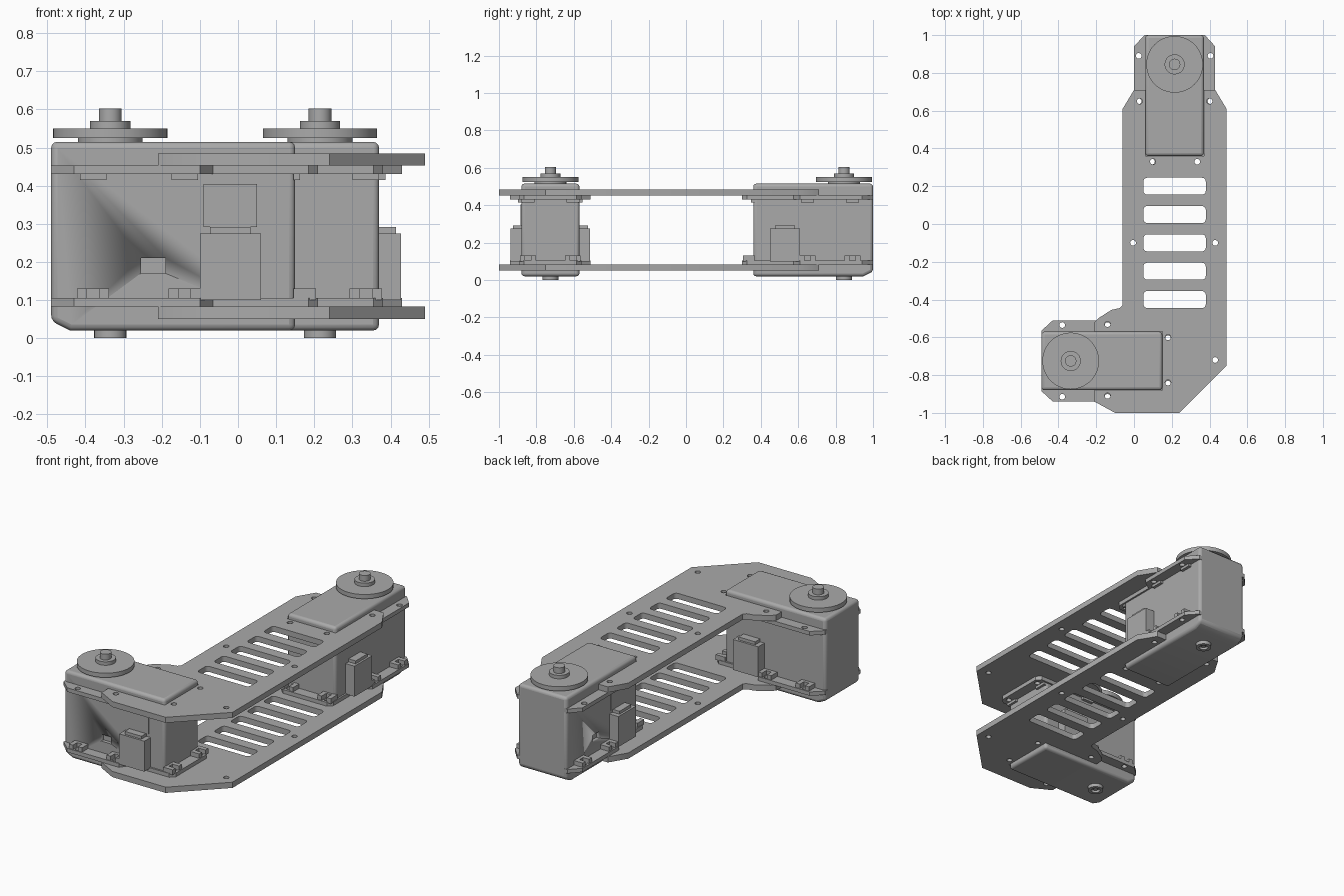
import bpy, bmesh, math
from mathutils import Matrix

cube = bpy.data.objects.get("Cube")
if cube:
    bpy.data.objects.remove(cube, do_unlink=True)

GREY = (0.4, 0.4, 0.4, 1)
grey = bpy.data.materials.new("plain grey")
grey.use_nodes = True
grey.diffuse_color = GREY
grey.node_tree.nodes["Principled BSDF"].inputs["Base Color"].default_value = GREY


def link(name, mesh, matrix=Matrix()):
    mesh.materials.clear()
    mesh.materials.append(grey)
    ob = bpy.data.objects.new(name, mesh)
    bpy.context.collection.objects.link(ob)
    ob.matrix_world = matrix
    bpy.ops.object.select_all(action='DESELECT')
    ob.select_set(True)
    bpy.context.view_layer.objects.active = ob
    bpy.ops.object.shade_smooth_by_angle(angle=math.radians(35))
    return ob


def from_bmesh(name, bm, matrix=Matrix()):
    bmesh.ops.recalc_face_normals(bm, faces=bm.faces)
    mesh = bpy.data.meshes.new(name)
    bm.to_mesh(mesh)
    bm.free()
    return link(name, mesh, matrix)


def add_box(bm, x, y, z):
    """Box from (min, max) pairs."""
    size = [abs(b - a) for a, b in (x, y, z)]
    mid = [(a + b) / 2 for a, b in (x, y, z)]
    m = Matrix.Translation(mid) @ Matrix.Diagonal((*size, 1))
    bmesh.ops.create_cube(bm, size=1, matrix=m)


def lathe(name, profile, matrix, steps=48):
    """Spin an (r, z) profile about the z axis."""
    bm = bmesh.new()
    vs = [bm.verts.new((r, 0, z)) for r, z in profile]
    es = [bm.edges.new(p) for p in zip(vs, vs[1:])]
    bmesh.ops.spin(bm, geom=vs + es, cent=(0, 0, 0), axis=(0, 0, 1),
                   angle=2 * math.pi, steps=steps)
    bmesh.ops.remove_doubles(bm, verts=bm.verts, dist=1e-5)
    return from_bmesh(name, bm, matrix)


def circle(cx, cy, r=0.015, n=20):
    return [(cx + r * math.cos(2 * math.pi * i / n),
             cy + r * math.sin(2 * math.pi * i / n)) for i in range(n)]


def slot(cx, cy, w, h, r=0.02):
    """Rounded rectangle."""
    pts = []
    for k, (sx, sy) in enumerate([(1, 1), (-1, 1), (-1, -1), (1, -1)]):
        for i in range(6):
            a = math.pi / 2 * (k + i / 5)
            pts.append((cx + sx * (w / 2 - r) + r * math.cos(a),
                        cy + sy * (h / 2 - r) + r * math.sin(a)))
    return pts


def sheet(name, loops, z0, z1, matrix=Matrix()):
    """Flat sheet; the first loop is the outline, the rest are holes."""
    cu = bpy.data.curves.new(name, 'CURVE')
    cu.dimensions = '2D'
    cu.fill_mode = 'BOTH'
    cu.extrude = (z1 - z0) / 2
    for loop in loops:
        sp = cu.splines.new('POLY')
        sp.points.add(len(loop) - 1)
        for p, (x, y) in zip(sp.points, loop):
            p.co = (x, y, 0, 1)
        sp.use_cyclic_u = True
    tmp = bpy.data.objects.new(name, cu)
    bpy.context.collection.objects.link(tmp)
    dg = bpy.context.evaluated_depsgraph_get()
    mesh = bpy.data.meshes.new_from_object(tmp.evaluated_get(dg))
    bpy.data.objects.remove(tmp, do_unlink=True)
    bm = bmesh.new()
    bm.from_mesh(mesh)
    bmesh.ops.remove_doubles(bm, verts=bm.verts, dist=1e-5)
    bmesh.ops.translate(bm, verts=bm.verts, vec=(0, 0, (z0 + z1) / 2))
    return from_bmesh(name, bm, matrix)


# Link plates, forked around each motor
outline = [(-0.06, 0.61), (0, 0.71), (0.06, 0.71), (0.06, 0.36), (0.37, 0.36),
           (0.37, 0.71), (0.43, 0.71), (0.49, 0.61), (0.49, -0.75), (0.24, -1),
           (-0.10, -1), (-0.21, -0.94), (-0.21, -0.88), (0.15, -0.88),
           (0.15, -0.57), (-0.21, -0.57), (-0.21, -0.52), (-0.19, -0.50),
           (-0.12, -0.455), (-0.075, -0.445), (-0.06, -0.43)]
slots = [slot(0.215, 0.2 - 0.15 * i, 0.33, 0.09) for i in range(5)]
bolts = [(0.03, 0.65), (0.40, 0.65), (0.10, 0.33), (0.335, 0.33),
         (-0.005, -0.10), (0.43, -0.10), (0.43, -0.72),
         (0.18, -0.60), (0.18, -0.84), (-0.14, -0.53), (-0.14, -0.91)]
plate_loops = [outline] + slots + [circle(*b) for b in bolts]
sheet("lower_plate", plate_loops, 0.05, 0.083)
sheet("upper_plate", plate_loops, 0.453, 0.485)

# Mounting flange shape, in motor space with the shaft at the origin
half = [(-0.155, 0.16), (-0.095, 0.215), (0.235, 0.215), (0.27, 0.165),
        (0.52, 0.165), (0.545, 0.14)]
flange = half + [(u, -v) for u, v in reversed(half)]
side_bolts = [(u, s * 0.19) for u in (-0.045, 0.195) for s in (-1, 1)]
end_bolts = [(0.515, s * 0.12) for s in (-1, 1)]
flange_loops = [flange] + [circle(*b) for b in side_bolts + end_bolts]


def motor(tag, matrix):
    # Case: side profile with a chamfered lower corner, extruded across
    bm = bmesh.new()
    prof = [(-0.155, 0.045), (-0.105, 0.02), (0.485, 0.02),
            (0.485, 0.515), (-0.155, 0.515)]
    face = bm.faces.new([bm.verts.new((u, -0.155, z)) for u, z in prof])
    ext = bmesh.ops.extrude_face_region(bm, geom=[face])
    bmesh.ops.translate(bm, vec=(0, 0.31, 0), verts=[
        g for g in ext["geom"] if isinstance(g, bmesh.types.BMVert)])
    case = from_bmesh(tag + "_case", bm, matrix)
    bev = case.modifiers.new("rounding", 'BEVEL')
    bev.width = 0.016
    bev.segments = 3
    bev.limit_method = 'ANGLE'

    # Small socket cut in one side
    bm = bmesh.new()
    add_box(bm, (0.08, 0.145), (-0.17, -0.135), (0.17, 0.21))
    cutter = from_bmesh(tag + "_socket_cutter", bm, matrix)
    cutter.hide_render = True
    cutter.hide_viewport = True
    cutter.display_type = 'WIRE'
    cut = case.modifiers.new("socket", 'BOOLEAN')
    cut.object = cutter
    cut.solver = 'EXACT'

    # Flanges
    sheet(tag + "_lower_flange", flange_loops, 0.083, 0.105, matrix)
    sheet(tag + "_upper_flange", flange_loops, 0.43, 0.453, matrix)

    # Nut pockets on the lower flange, shallow pads under the upper one
    bm = bmesh.new()
    for u, v in side_bolts:
        s = 1 if v > 0 else -1
        for a, b in ((-0.042, -0.016), (0.016, 0.042)):
            add_box(bm, (u + a, u + b), (s * 0.15, s * 0.21), (0.10, 0.13))
        add_box(bm, (u - 0.03, u + 0.03), (s * 0.15, s * 0.172), (0.10, 0.13))
        add_box(bm, (u - 0.035, u + 0.035), (s * 0.15, s * 0.172), (0.415, 0.44))
    for u, v in end_bolts:
        for a, b in ((-0.042, -0.016), (0.016, 0.042)):
            add_box(bm, (0.48, 0.54), (v + a, v + b), (0.10, 0.13))
        add_box(bm, (0.48, 0.498), (v - 0.03, v + 0.03), (0.10, 0.13))
        add_box(bm, (0.48, 0.498), (v - 0.035, v + 0.035), (0.415, 0.44))
    from_bmesh(tag + "_nut_pockets", bm, matrix)

    # Cable connectors on both sides
    bm = bmesh.new()
    for s in (-1, 1):
        add_box(bm, (0.235, 0.395), (s * 0.15, s * 0.212), (0.10, 0.275))
        add_box(bm, (0.262, 0.368), (s * 0.15, s * 0.20), (0.27, 0.292))
    from_bmesh(tag + "_connectors", bm, matrix)

    # Raised panel
    bm = bmesh.new()
    add_box(bm, (0.245, 0.385), (-0.159, -0.15), (0.292, 0.405))
    from_bmesh(tag + "_side_panel", bm, matrix)

    # Output horn and lower bearing
    lathe(tag + "_output_horn", [
        (0, 0.51), (0.085, 0.51), (0.085, 0.525), (0.15, 0.525), (0.15, 0.55),
        (0.053, 0.55), (0.053, 0.57), (0.03, 0.57), (0.03, 0.603), (0, 0.603)],
        matrix)
    lathe(tag + "_lower_bearing", [
        (0, 0.03), (0.042, 0.03), (0.042, 0), (0.024, 0), (0.024, 0.014),
        (0.012, 0.014), (0.012, 0.006), (0, 0.006)], matrix, 32)


motor("front_motor", Matrix.Translation((-0.335, -0.725, 0)))
motor("back_motor", Matrix.Translation((0.215, 0.845, 0))
      @ Matrix.Rotation(-math.pi / 2, 4, 'Z'))
